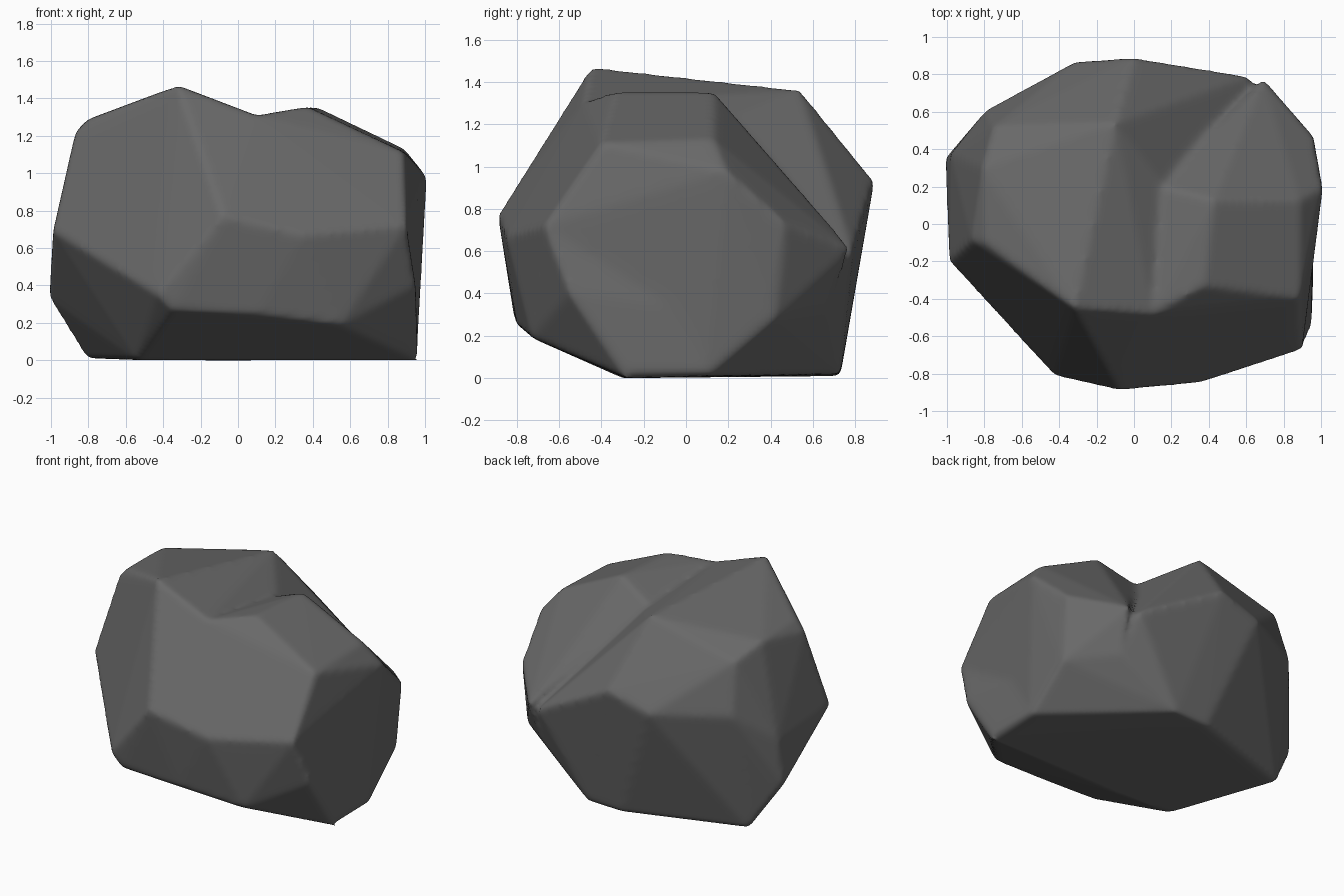
import bpy
import bmesh

if "Cube" in bpy.data.objects:
    bpy.data.objects.remove(bpy.data.objects["Cube"], do_unlink=True)


def make_material(name, colour):
    material = bpy.data.materials.new(name)
    material.use_nodes = True
    material.diffuse_color = colour
    shader = material.node_tree.nodes["Principled BSDF"]
    shader.inputs["Base Color"].default_value = colour
    shader.inputs["Roughness"].default_value = 0.9
    return material


def make_hull(name, corners, material):
    """Wrap a faceted convex stone around its corner points."""
    mesh = bpy.data.meshes.new(name)
    bm = bmesh.new()
    for corner in corners:
        bm.verts.new(corner)
    result = bmesh.ops.convex_hull(bm, input=bm.verts)
    buried = set(result["geom_interior"]) | set(result["geom_unused"])
    loose = [item for item in buried if isinstance(item, bmesh.types.BMVert)]
    bmesh.ops.delete(bm, geom=loose, context="VERTS")
    bmesh.ops.recalc_face_normals(bm, faces=bm.faces)
    bm.to_mesh(mesh)
    bm.free()
    mesh.materials.append(material)
    stone = bpy.data.objects.new(name, mesh)
    bpy.context.collection.objects.link(stone)
    return stone


stone_grey = make_material("stone grey", (0.14, 0.14, 0.14, 1.0))

# Main body: corners grouped by the part of the stone they outline
base = [(-.81, .46, .01), (0, .73, .01), (.25, .73, .02), (.96, .1, .01),
        (.96, -.28, 0), (-.1, -.3, 0), (-.54, -.27, 0)]
front = [(-.43, -.81, .35), (-.35, -.81, .27), (.1, -.8, .25), (.55, -.73, .19),
         (.95, -.55, .4), (-.08, -.89, .77), (.35, -.85, .67), (.9, -.67, .72)]
left_side = [(-1.01, .35, .33), (-.99, -.2, .69), (-.98, .37, .65)]
back = [(.61, .79, .6), (0, .89, .93), (-.31, .87, .84), (-.79, .61, .85)]
crown = [(-.87, -.09, 1.22), (-.8, -.1, 1.29), (-.81, .3, 1.28), (-.75, .52, 1.2),
         (-.32, -.45, 1.47), (-.1, .54, 1.36), (.1, -.48, 1.31), (.15, .22, 1.23)]

# Corner edge shared by both stones, low on the left of the back
corner_edge = [(.95, .42, .28), (.66, .67, .32)]

# Shoulder: the second, lower peak, with a long slope down to the back corner
shoulder_top = [(.1, -.48, 1.31), (.14, .2, 1.23), (.37, -.33, 1.355),
                (.42, .13, 1.355), (.89, -.4, 1.11), (.89, .13, 1.13)]
shoulder_side = [(1.01, .19, .98), (.9, -.67, .72), (.35, -.85, .67),
                 (.96, .47, .73), (.69, .78, .61), (.96, .1, .1)]

boulder = make_hull("boulder", base + front + left_side + back + crown + corner_edge,
                    stone_grey)
shoulder = make_hull("boulder_shoulder", shoulder_top + shoulder_side + corner_edge,
                     stone_grey)

# Fuse both stones, then weather the edges
fuse = boulder.modifiers.new("fuse", "BOOLEAN")
fuse.operation = "UNION"
fuse.solver = "EXACT"
fuse.object = shoulder
skin = boulder.modifiers.new("skin", "REMESH")
skin.mode = "VOXEL"
skin.voxel_size = 0.02
skin.use_smooth_shade = True
weather = boulder.modifiers.new("weather", "SMOOTH")
weather.factor = 0.5
weather.iterations = 8

# Bake the result and remove the helper stone
bpy.context.view_layer.update()
depsgraph = bpy.context.evaluated_depsgraph_get()
weathered = bpy.data.meshes.new_from_object(boulder.evaluated_get(depsgraph))
boulder.modifiers.clear()
boulder.data = weathered
bpy.data.objects.remove(shoulder, do_unlink=True)
weathered.materials.clear()
weathered.materials.append(stone_grey)
for face in weathered.polygons:
    face.use_smooth = True
    face.material_index = 0

# Rest the stone on the ground
lowest = min(vertex.co.z for vertex in weathered.vertices)
for vertex in weathered.vertices:
    vertex.co.z -= lowest
